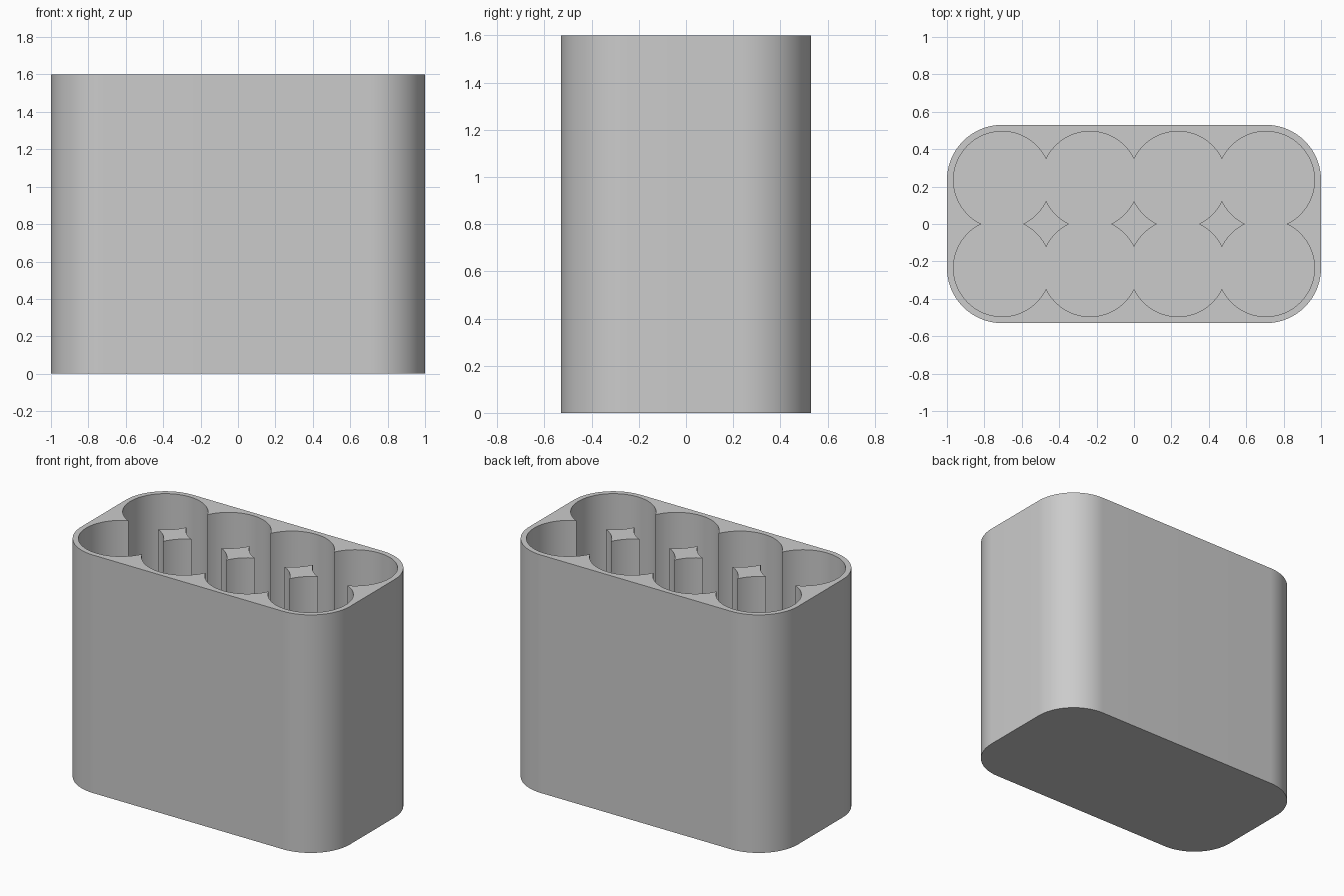
import bpy, bmesh, math

cube = bpy.data.objects.get("Cube")
if cube:
    bpy.data.objects.remove(cube, do_unlink=True)

PITCH = 0.47          # spacing of the round wells
WELL_R = 0.26
WALL = 0.03
HEIGHT = 1.6
FLOOR = 0.03
CX, CY = 1.5 * PITCH, 0.5 * PITCH
OUTER_R = 1 - CX
SEGS = 96

grey = bpy.data.materials.new("light_grey")
grey.use_nodes = True
colour = (0.6, 0.6, 0.6, 1)
grey.diffuse_color = colour
grey.node_tree.nodes["Principled BSDF"].inputs["Base Color"].default_value = colour


def arc(cx, cy, r, start, sweep, n):
    """Points along an arc, angles in radians."""
    return [(cx + r * math.cos(start + sweep * i / n),
             cy + r * math.sin(start + sweep * i / n)) for i in range(n + 1)]


def prism_object(name, outlines, z0, z1):
    """Extrude each closed outline from z0 to z1."""
    bm = bmesh.new()
    for outline in outlines:
        face = bm.faces.new([bm.verts.new((x, y, z0)) for x, y in outline])
        top = bmesh.ops.extrude_face_region(bm, geom=[face], use_keep_orig=True)
        verts = [v for v in top["geom"] if isinstance(v, bmesh.types.BMVert)]
        bmesh.ops.translate(bm, verts=verts, vec=(0, 0, z1 - z0))
    bmesh.ops.recalc_face_normals(bm, faces=bm.faces)
    mesh = bpy.data.meshes.new(name)
    bm.to_mesh(mesh)
    bm.free()
    mesh.materials.append(grey)
    obj = bpy.data.objects.new(name, mesh)
    bpy.context.collection.objects.link(obj)
    return obj


# Rounded outer block
corners = [(CX, CY), (-CX, CY), (-CX, -CY), (CX, -CY)]
outline = []
for i, (x, y) in enumerate(corners):
    outline += arc(x, y, OUTER_R, i * math.pi / 2, math.pi / 2, SEGS // 4)
holder = prism_object("holder_body", [outline], 0, HEIGHT)

# Overlapping wells, cut in two checkerboard sets that never touch themselves
for parity in (0, 1):
    circles = [arc(col * PITCH - CX, row * PITCH - CY, WELL_R, 0, 2 * math.pi, SEGS)[:-1]
               for col in range(4) for row in range(2) if (col + row) % 2 == parity]
    cutter = prism_object("well_cutter", circles, FLOOR, HEIGHT + 0.2)
    cutter.hide_render = True
    cut = holder.modifiers.new("wells", 'BOOLEAN')
    cut.operation = 'DIFFERENCE'
    cut.solver = 'EXACT'
    cut.object = cutter
    bpy.ops.object.select_all(action='DESELECT')
    bpy.context.view_layer.objects.active = holder
    holder.select_set(True)
    bpy.ops.object.modifier_apply(modifier=cut.name)
    bpy.data.objects.remove(cutter, do_unlink=True)

# Smooth round walls, crisp rims and cusps
bpy.ops.object.shade_smooth_by_angle(angle=math.radians(30))
